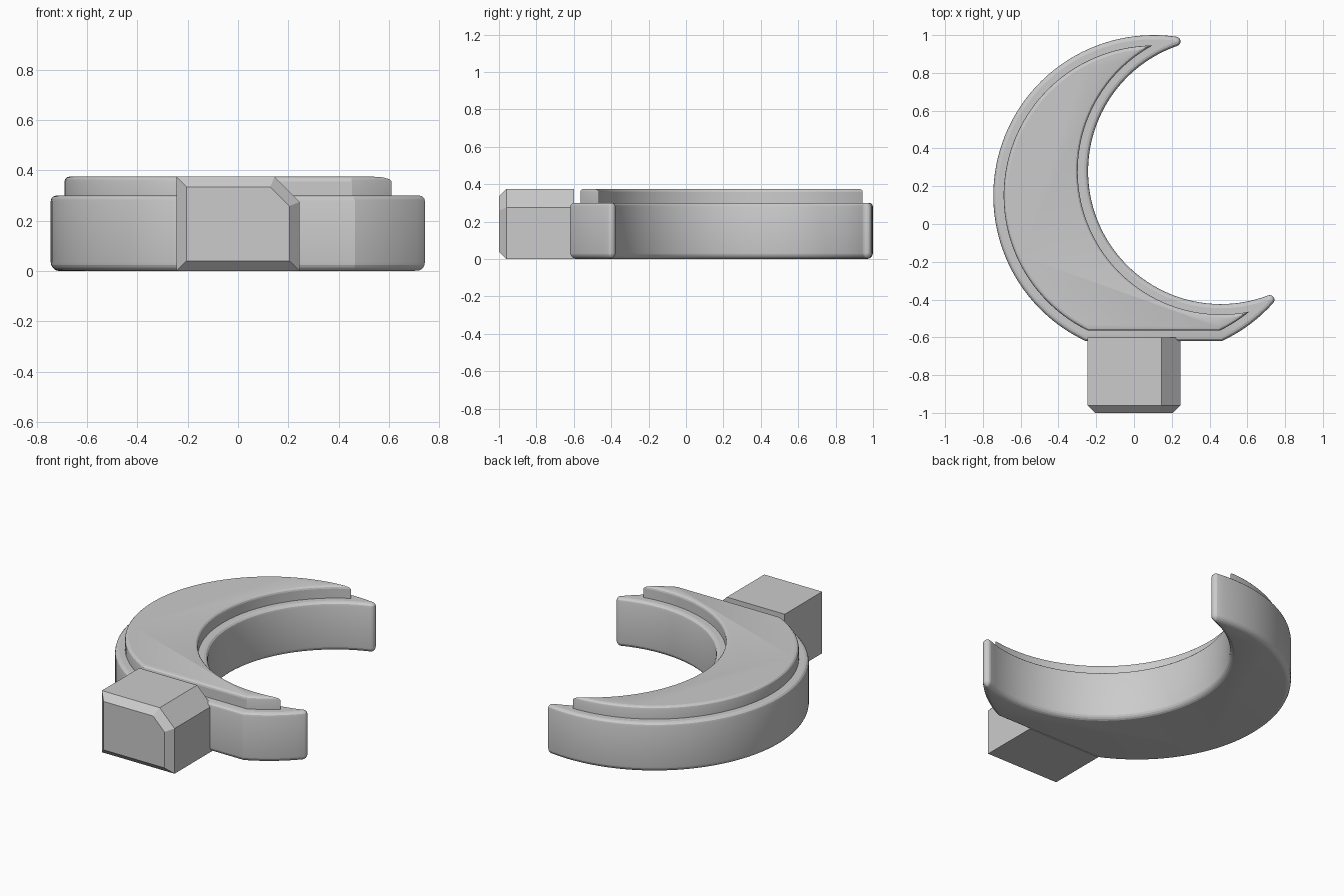
import bpy, bmesh
from math import sin, cos, pi, asin, atan2
from mathutils import Vector

default = bpy.data.objects.get("Cube")
if default:
    bpy.data.objects.remove(default)

# Single grey material
grey = bpy.data.materials.new("plain grey")
grey.use_nodes = True
colour = (0.6, 0.6, 0.6, 1)
grey.diffuse_color = colour
grey.node_tree.nodes["Principled BSDF"].inputs["Base Color"].default_value = colour

# Crescent: outer rim circle, inner hollow circle, flat cut edge, tip rounding
RIM, RIM_R = Vector((0.105, 0.15)), 0.85
HOLLOW, HOLLOW_R = Vector((0.46, 0.279)), 0.703
FLAT_Y = -0.62
TIP_R = 0.025


def angle(v):
    return atan2(v.y, v.x)


def arc(centre, radius, start, end, steps):
    turns = [start + (end - start) * i / steps for i in range(steps + 1)]
    return [(centre.x + radius * cos(t), centre.y + radius * sin(t)) for t in turns]


def tips(inset):
    """Both crossing points of the inset rim and hollow circles."""
    a, b = RIM_R - inset, HOLLOW_R + inset
    axis = HOLLOW - RIM
    dist = axis.length
    axis.normalize()
    along = (a * a - b * b + dist * dist) / (2 * dist)
    half = (a * a - along * along) ** 0.5
    side = Vector((-axis.y, axis.x)) * half
    middle = RIM + axis * along
    return middle + side, middle - side


def crescent(inset):
    """Counter-clockwise crescent outline, moved inwards by inset."""
    upper, lower = tips(max(inset, TIP_R))
    round_r = max(TIP_R - inset, 0)
    rim, hollow = RIM_R - inset, HOLLOW_R + inset
    cut = asin((FLAT_Y + inset - RIM.y) / rim)
    points = arc(RIM, rim, angle(upper - RIM), pi - cut, 56)
    points += arc(RIM, rim, 2 * pi + cut, 2 * pi + angle(lower - RIM), 10)
    points += arc(lower, round_r, angle(lower - RIM), angle(HOLLOW - lower), 8)
    points += arc(HOLLOW, hollow, 2 * pi + angle(lower - HOLLOW),
                  angle(upper - HOLLOW), 60)
    points += arc(upper, round_r, angle(HOLLOW - upper), angle(upper - RIM), 8)
    return points


def finish(name, bm):
    bmesh.ops.remove_doubles(bm, verts=bm.verts, dist=1e-5)
    bmesh.ops.recalc_face_normals(bm, faces=bm.faces)
    mesh = bpy.data.meshes.new(name)
    bm.to_mesh(mesh)
    bm.free()
    mesh.materials.append(grey)
    obj = bpy.data.objects.new(name, mesh)
    bpy.context.collection.objects.link(obj)
    return obj


def loft(name, layers):
    """Stack of crescent outlines given as (inset, height), closed at both ends."""
    bm = bmesh.new()
    rings = [[bm.verts.new((x, y, z)) for x, y in crescent(d)] for d, z in layers]
    count = len(rings[0])
    for low, high in zip(rings, rings[1:]):
        for i in range(count):
            j = (i + 1) % count
            bm.faces.new((low[i], low[j], high[j], high[i]))
    bm.faces.new(rings[0][::-1])
    bm.faces.new(rings[-1])
    return finish(name, bm)


def rounded(radius, steps):
    """Quarter-round edge as (inset, drop) pairs, from the wall to the cap."""
    turns = [pi / 2 * i / steps for i in range(steps + 1)]
    return [(radius * (1 - cos(t)), radius * (1 - sin(t))) for t in turns]


# Crescent body with rounded lower and upper edges
BODY_TOP = 0.3
body_layers = [(d, z) for d, z in reversed(rounded(0.035, 5))]
body_layers += [(d, BODY_TOP - z) for d, z in rounded(0.022, 3)]
body = loft("crescent_body", body_layers)

# Smaller raised crescent on top
TOP, STEP = 0.375, 0.055
raised_layers = [(STEP, BODY_TOP - 0.01)]
raised_layers += [(STEP + d, TOP - z) for d, z in rounded(0.018, 3)]
raised = loft("raised_crescent", raised_layers)

# Square stub with one wide chamfered corner and a bevelled front
HALF, WIDE, BEVEL = 0.245, 0.1, 0.04
profile = [(-HALF, 0), (HALF, 0), (HALF, TOP - WIDE), (HALF - WIDE, TOP), (-HALF, TOP)]
bm = bmesh.new()
front = bm.faces.new([bm.verts.new((x, BEVEL - 1, z)) for x, z in profile])
back = [bm.verts.new((x, -0.6, z)) for x, z in profile]
near = list(front.verts)
bm.faces.new(back[::-1])
for i in range(len(near)):
    j = (i + 1) % len(near)
    bm.faces.new((near[j], near[i], back[i], back[j]))
bm.normal_update()
bmesh.ops.inset_region(bm, faces=[front], thickness=BEVEL, depth=BEVEL,
                       use_even_offset=True)
finish("mounting_stub", bm)

# Smooth the curved walls, keep the edges crisp
bpy.ops.object.select_all(action="DESELECT")
for obj in (body, raised):
    obj.select_set(True)
bpy.context.view_layer.objects.active = body
bpy.ops.object.shade_smooth_by_angle(angle=pi / 12)
